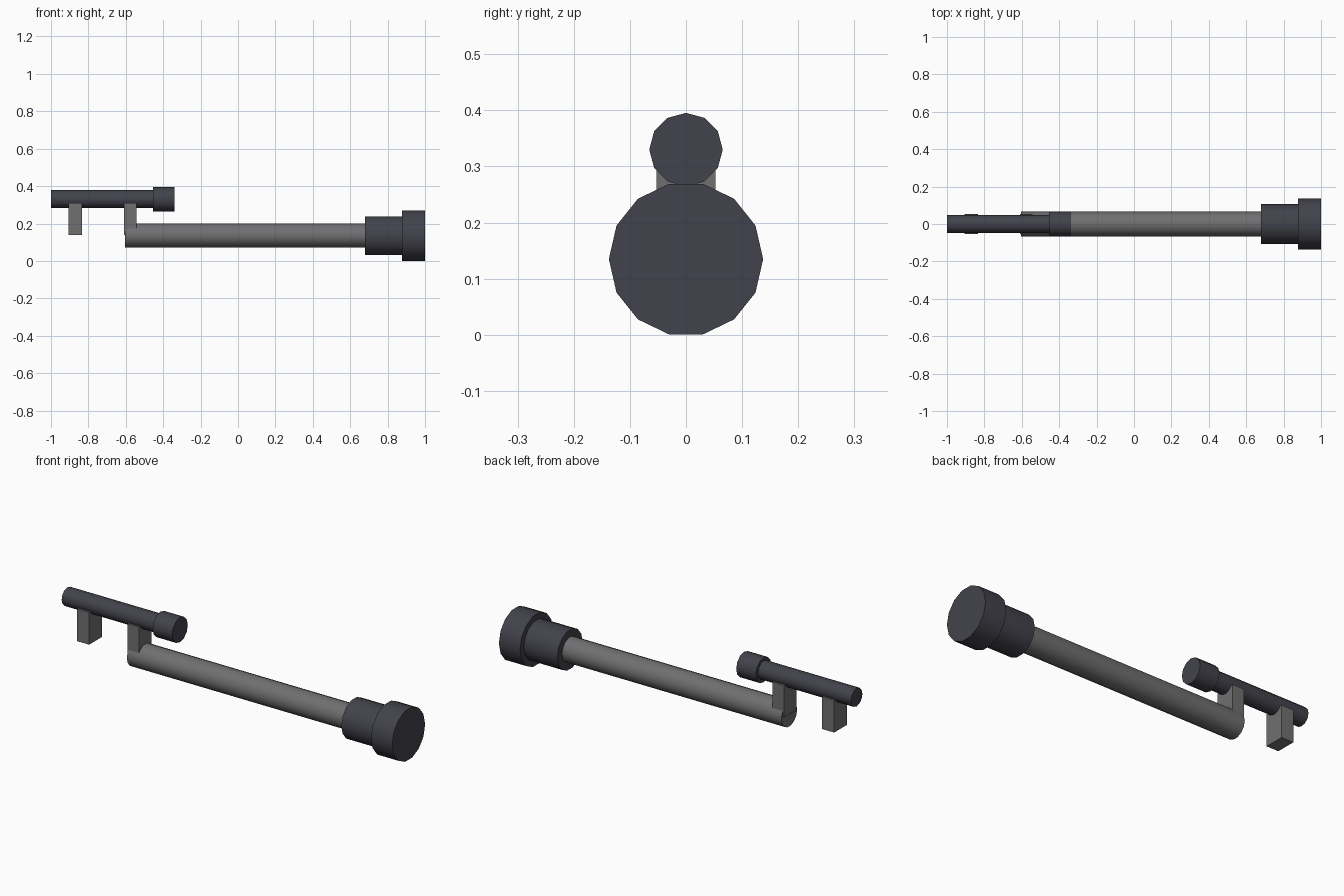
import bpy, bmesh, math
from mathutils import Matrix

if "Cube" in bpy.data.objects:
    bpy.data.objects.remove(bpy.data.objects["Cube"])


def material(name, rgb):
    m = bpy.data.materials.new(name)
    m.diffuse_color = (*rgb, 1)
    m.use_nodes = True
    m.node_tree.nodes["Principled BSDF"].inputs["Base Color"].default_value = m.diffuse_color
    return m


dark = material("dark_metal", (0.055, 0.055, 0.072))
grey = material("grey_metal", (0.16, 0.16, 0.165))


def finish(name, bm, mat):
    mesh = bpy.data.meshes.new(name)
    bm.to_mesh(mesh)
    bm.free()
    mesh.materials.append(mat)
    obj = bpy.data.objects.new(name, mesh)
    bpy.context.collection.objects.link(obj)
    return obj


def rod(name, x0, x1, z, radius, sides, turn, mat):
    """Capped cylinder along x; turn rotates its facets."""
    bm = bmesh.new()
    place = (Matrix.Translation(((x0 + x1) / 2, 0, z))
             @ Matrix.Rotation(turn, 4, 'X') @ Matrix.Rotation(math.pi / 2, 4, 'Y'))
    bmesh.ops.create_cone(bm, cap_ends=True, segments=sides, radius1=radius,
                          radius2=radius, depth=x1 - x0, matrix=place)
    obj = finish(name, bm, mat)
    bpy.ops.object.select_all(action='DESELECT')
    obj.select_set(True)
    bpy.context.view_layer.objects.active = obj
    bpy.ops.object.shade_smooth_by_angle(angle=math.radians(35))


def block(name, x0, x1, half_y, z0, z1, mat):
    bm = bmesh.new()
    place = (Matrix.Translation(((x0 + x1) / 2, 0, (z0 + z1) / 2))
             @ Matrix.Diagonal((x1 - x0, 2 * half_y, z1 - z0, 1)))
    bmesh.ops.create_cube(bm, size=1, matrix=place)
    finish(name, bm, mat)


# Main tube with stepped end; 14 sides, corners on +-y
AXIS = 0.135
rod("main_tube", -0.605, 0.68, AXIS + 0.001, 0.066, 14, 0, grey)
rod("collar", 0.68, 0.88, AXIS, 0.106, 14, 0, dark)
rod("end_cap", 0.876, 1.0, AXIS, 0.1375, 14, 0, dark)

# Upper tube with wider end; 12 sides, corners on top
rod("upper_tube", -1.0, -0.45, 0.331, 0.048, 12, 0, dark)
rod("upper_end", -0.455, -0.34, 0.33, 0.0655, 12, 0, dark)

# Support blocks under the upper tube
block("rear_mount", -0.905, -0.835, 0.053, 0.139, 0.31, grey)
block("front_mount", -0.61, -0.543, 0.053, 0.139, 0.31, grey)
